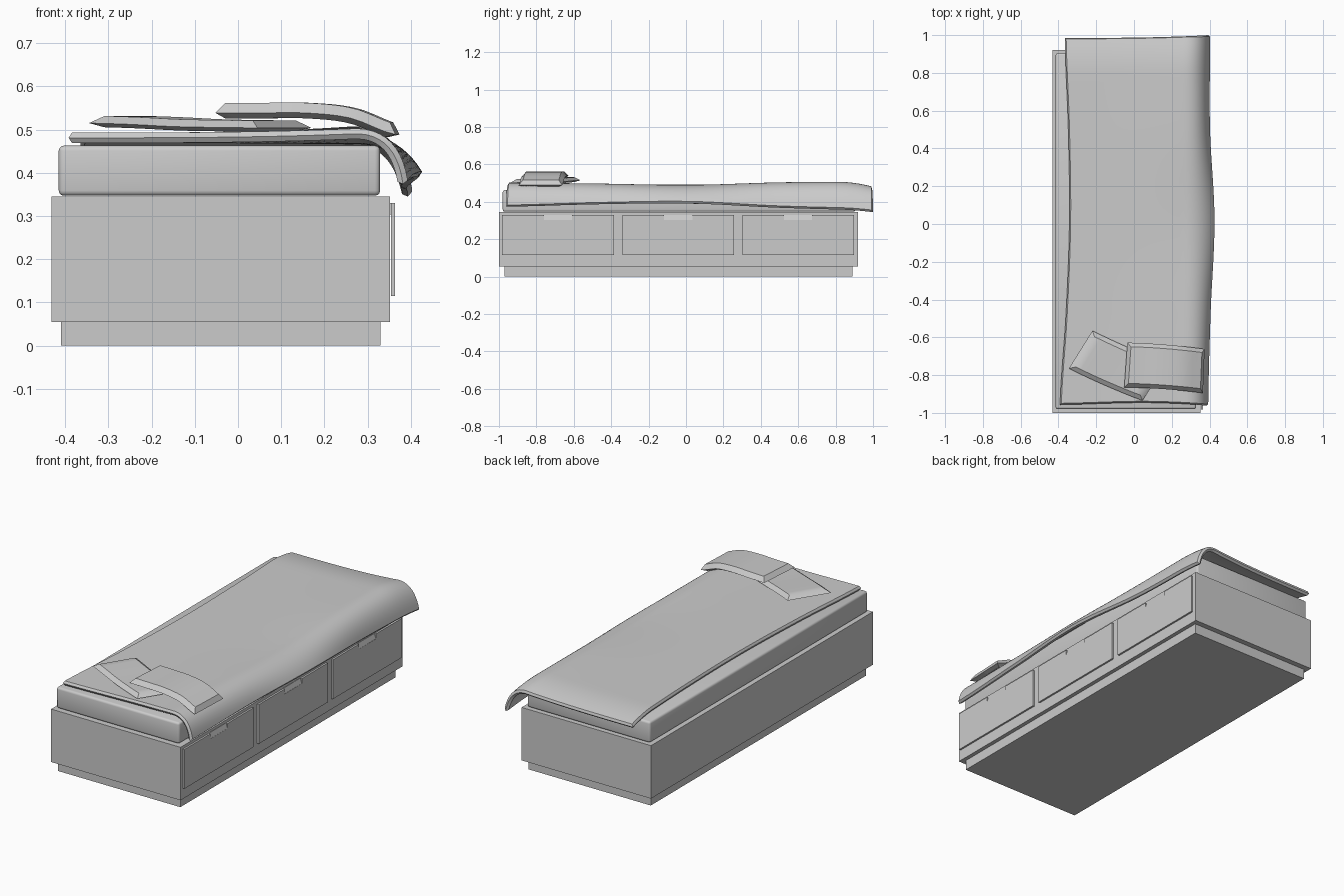
import bpy, bmesh, math
from mathutils import Vector

if "Cube" in bpy.data.objects:
    bpy.data.objects.remove(bpy.data.objects["Cube"])


def finish(name, bm, smooth=None):
    bmesh.ops.recalc_face_normals(bm, faces=bm.faces)
    me = bpy.data.meshes.new(name)
    bm.to_mesh(me)
    bm.free()
    ob = bpy.data.objects.new(name, me)
    bpy.context.collection.objects.link(ob)
    if smooth:
        bpy.ops.object.select_all(action='DESELECT')
        ob.select_set(True)
        bpy.context.view_layer.objects.active = ob
        bpy.ops.object.shade_smooth_by_angle(angle=math.radians(smooth))
    return ob


def box(name, lo, hi, bevel=0, segs=1):
    bm = bmesh.new()
    bmesh.ops.create_cube(bm, size=1)
    for v in bm.verts:
        v.co = [(a + b) / 2 + c * (b - a) for a, b, c in zip(lo, hi, v.co)]
    if bevel:
        bmesh.ops.bevel(bm, geom=bm.edges[:], offset=bevel, segments=segs,
                        profile=0.5, affect='EDGES')
    return finish(name, bm, 40 if bevel else None)


def prism_x(name, outline, x0, x1, x1_top=None):
    """Extrude a (y, z) outline along x; the top may lean back."""
    bm = bmesh.new()
    top = max(z for y, z in outline)
    a = [bm.verts.new((x0, y, z)) for y, z in outline]
    b = [bm.verts.new((x1_top if x1_top and z == top else x1, y, z)) for y, z in outline]
    bm.faces.new(a)
    bm.faces.new(b)
    n = len(a)
    for i in range(n):
        bm.faces.new((a[i], a[(i + 1) % n], b[(i + 1) % n], b[i]))
    return finish(name, bm)


def spline(vals, t):
    """Smooth curve through evenly spaced values."""
    n = len(vals) - 1
    i = min(int(max(t, 0) * n), n - 1)
    f = t * n - i
    p0, p1, p2, p3 = (vals[min(max(k, 0), n)] for k in range(i - 1, i + 3))
    return p1 + 0.5 * f * (p2 - p0 + f * (2 * p0 - 5 * p1 + 4 * p2 - p3
                                          + f * (3 * (p1 - p2) + p3 - p0)))


def slab(name, f, nu, nv, thick, inset_u, inset_v, rim=0.0, smooth=35):
    """Padded sheet following surface f(u, v), with a tapered rim."""
    bm = bmesh.new()

    def point(u, v, off):
        e = 0.004
        du = f(min(u + e, 1), v) - f(max(u - e, 0), v)
        dv = f(u, min(v + e, 1)) - f(u, max(v - e, 0))
        return bm.verts.new(f(u, v) + du.cross(dv).normalized() * off)

    loops = []
    border = ([(i, 0) for i in range(nu)] + [(nu, j) for j in range(nv)]
              + [(i, nv) for i in range(nu, 0, -1)] + [(0, j) for j in range(nv, 0, -1)])
    for side in (1, -1):
        g = [[point(inset_u + (1 - 2 * inset_u) * i / nu, inset_v + (1 - 2 * inset_v) * j / nv,
                    side * thick / 2) for j in range(nv + 1)] for i in range(nu + 1)]
        for i in range(nu):
            for j in range(nv):
                bm.faces.new((g[i][j], g[i + 1][j], g[i + 1][j + 1], g[i][j + 1]))
        loops.append([g[i][j] for i, j in border])
    edge = [point(i / nu, j / nv, rim * thick / 2) for i, j in border]
    n = len(edge)
    for lp in loops:
        for k in range(n):
            m = (k + 1) % n
            bm.faces.new((lp[k], lp[m], edge[m], edge[k]))
    return finish(name, bm, smooth)


# Bed base
box("plinth", (-0.41, -0.97, 0), (0.33, 0.89, 0.055))
box("bed_body", (-0.432, -1, 0.055), (0.352, 0.92, 0.345))

# Drawers with finger notches
for k, (y0, y1) in enumerate(((-0.983, -0.385), (-0.34, 0.257), (0.302, 0.898))):
    c = (y0 + y1) / 2
    n0, n1, zt, zn = c - 0.075, c + 0.075, 0.33, 0.303
    prism_x(f"drawer_front_{k + 1}",
            [(y0, 0.115), (y1, 0.115), (y1, zt), (n1, zt), (n1, zn), (n0, zn), (n0, zt), (y0, zt)],
            0.354, 0.364)
    prism_x(f"finger_pull_{k + 1}", [(n0, zn), (n1, zn), (n1, zt), (n0, zt)],
            0.352, 0.363, 0.354)

# Mattress
box("mattress", (-0.415, -0.98, 0.347), (0.329, 0.905, 0.463), 0.012, 3)


# Blanket draped over the right side and foot
def blanket(u, v):
    xl = spline((-0.392, -0.36, -0.342, -0.348, -0.366), v)
    xr = spline((0.382, 0.396, 0.419, 0.392, 0.393), v)
    zb = spline((0.374, 0.387, 0.391, 0.368, 0.356), v)
    zf = spline((0.490, 0.485, 0.478, 0.492, 0.496), v)
    y0 = spline((-0.957, -0.946, -0.962), u)
    y1 = spline((0.984, 0.988, 1.0), u)
    s = 0.72
    if u < s:
        t = u / s
        x, z = xl + (0.26 - xl) * t, 0.481 + (zf - 0.481) * t ** 3
    else:
        t = (u - s) / (1 - s)
        a, b, c = (1 - t) ** 2, 2 * t * (1 - t), t * t
        x, z = a * 0.26 + b * 0.365 + c * xr, a * zf + b * (zf + 0.008) + c * zb
    d = max(0, (v - 0.9) / 0.1)
    return Vector((x, y0 + (y1 - y0) * v, z - 0.028 * d * d * (1 - 0.6 * max(0, u - s) / (1 - s))))


slab("blanket", blanket, 40, 60, 0.024, 0.008, 0.004)


# Pillows laid over each other
def pillow(corners, heights, bow=0.0):
    a, b, c, d = (Vector((x, y, 0)) for x, y in corners)

    def f(u, v):
        p = a.lerp(b, u).lerp(d.lerp(c, u), v)
        p.z = spline(heights, u)
        p.y += bow * 4 * u * (1 - u)
        return p
    return f


slab("lower_pillow", pillow([(-0.345, -0.765), (0.045, -0.935), (0.17, -0.735), (-0.22, -0.565)],
                            (0.519, 0.516, 0.511, 0.509, 0.508), -0.006),
     12, 8, 0.026, 0.06, 0.1, -0.3)
slab("upper_pillow", pillow([(-0.052, -0.865), (0.366, -0.895), (0.375, -0.662), (-0.035, -0.628)],
                            (0.544, 0.544, 0.544, 0.532, 0.494), 0.006),
     16, 8, 0.036, 0.05, 0.09, -0.3)
